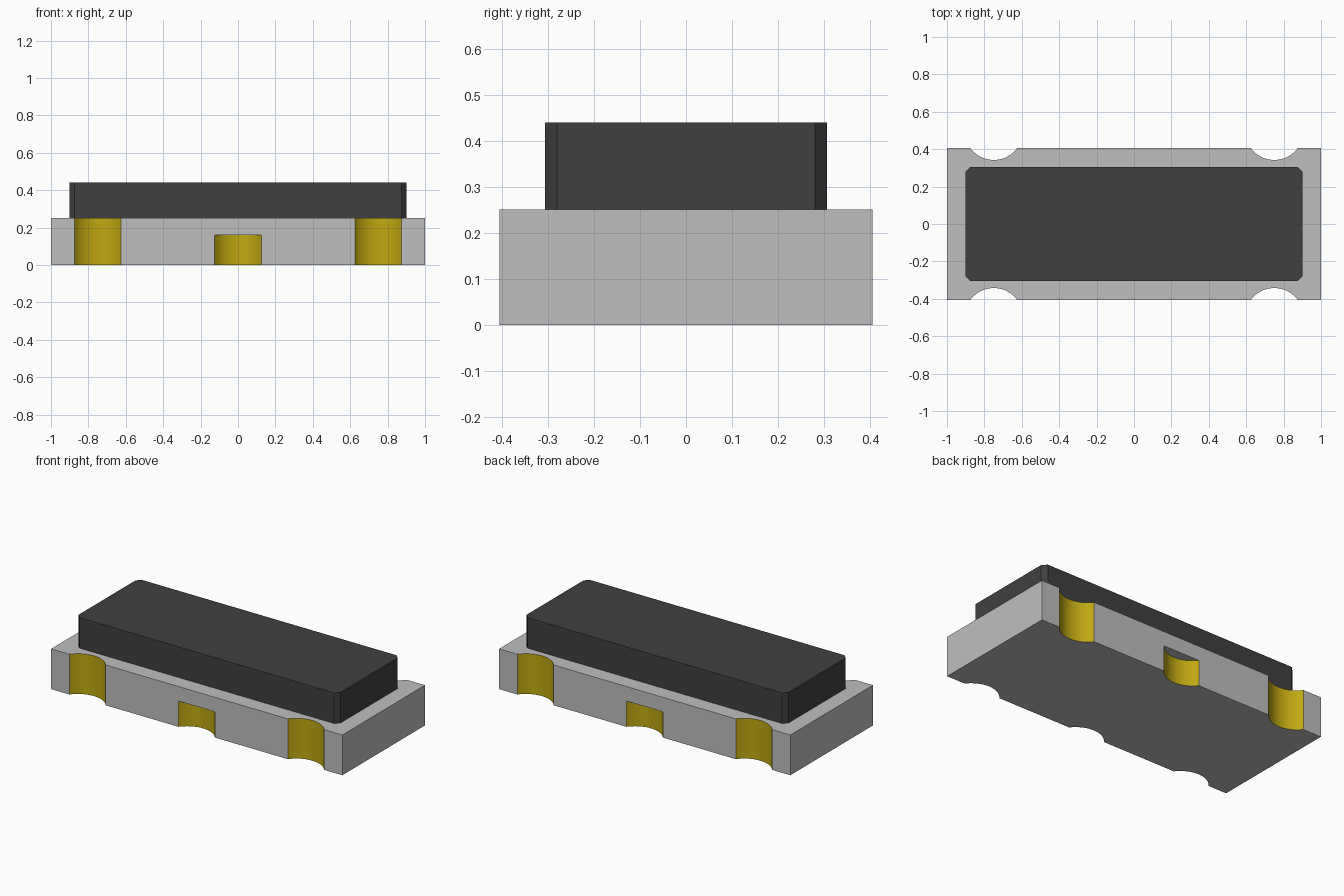
import bpy, bmesh, math

cube = bpy.data.objects.get("Cube")
if cube:
    bpy.data.objects.remove(cube, do_unlink=True)


def material(name, rgb):
    m = bpy.data.materials.new(name)
    m.use_nodes = True
    m.diffuse_color = (*rgb, 1)
    m.node_tree.nodes["Principled BSDF"].inputs["Base Color"].default_value = (*rgb, 1)
    return m


grey = material("light grey ceramic", (0.521, 0.521, 0.521))
gold = material("gold contact", (0.527, 0.392, 0.006))
black = material("dark grey lid", (0.051, 0.051, 0.051))


def prism(bm, outline, z0, z1, wall=0):
    """Extrude a closed xy outline from z0 to z1; wall is the side material index."""
    low = [bm.verts.new((x, y, z0)) for x, y in outline]
    high = [bm.verts.new((x, y, z1)) for x, y in outline]
    bm.faces.new(low[::-1])
    bm.faces.new(high)
    n = len(outline)
    for i in range(n):
        j = (i + 1) % n
        bm.faces.new((low[i], low[j], high[j], high[i])).material_index = wall


def make_object(name, bm, mats):
    me = bpy.data.meshes.new(name)
    bm.to_mesh(me)
    bm.free()
    for m in mats:
        me.materials.append(m)
    ob = bpy.data.objects.new(name, me)
    bpy.context.collection.objects.link(ob)
    return ob


# Ceramic base block
L, W, H = 1.0, 0.405, 0.25
bm = bmesh.new()
prism(bm, [(-L, -W), (L, -W), (L, W), (-L, W)], 0, H)
base = make_object("ceramic_base", bm, [grey, gold])

# Round notch cutters: full height near the ends, lower in the middle
R, CY = 0.156, 0.4985
bm = bmesh.new()
for side in (-1, 1):
    for cx, top in ((-0.75, H + 0.1), (0, 0.16), (0.75, H + 0.1)):
        ring = [(cx + R * math.cos(2 * math.pi * i / 64),
                 side * CY + R * math.sin(2 * math.pi * i / 64)) for i in range(64)]
        prism(bm, ring, -0.1, top, wall=1)
cutter = make_object("notch_cutter", bm, [grey, gold])
cutter.hide_render = True

# Cut the notches; their walls keep the gold material
mod = base.modifiers.new("notches", 'BOOLEAN')
mod.operation = 'DIFFERENCE'
mod.solver = 'EXACT'
mod.object = cutter
bpy.ops.object.select_all(action='DESELECT')
bpy.context.view_layer.objects.active = base
base.select_set(True)
bpy.ops.object.modifier_apply(modifier=mod.name)
bpy.data.objects.remove(cutter, do_unlink=True)
bpy.ops.object.shade_smooth_by_angle(angle=math.radians(25))

# Lid with chamfered vertical corners
x, y, c = 0.9, 0.306, 0.026
bm = bmesh.new()
prism(bm, [(-x + c, -y), (x - c, -y), (x, -y + c), (x, y - c),
           (x - c, y), (-x + c, y), (-x, y - c), (-x, -y + c)], H, 0.44)
make_object("lid", bm, [black])
